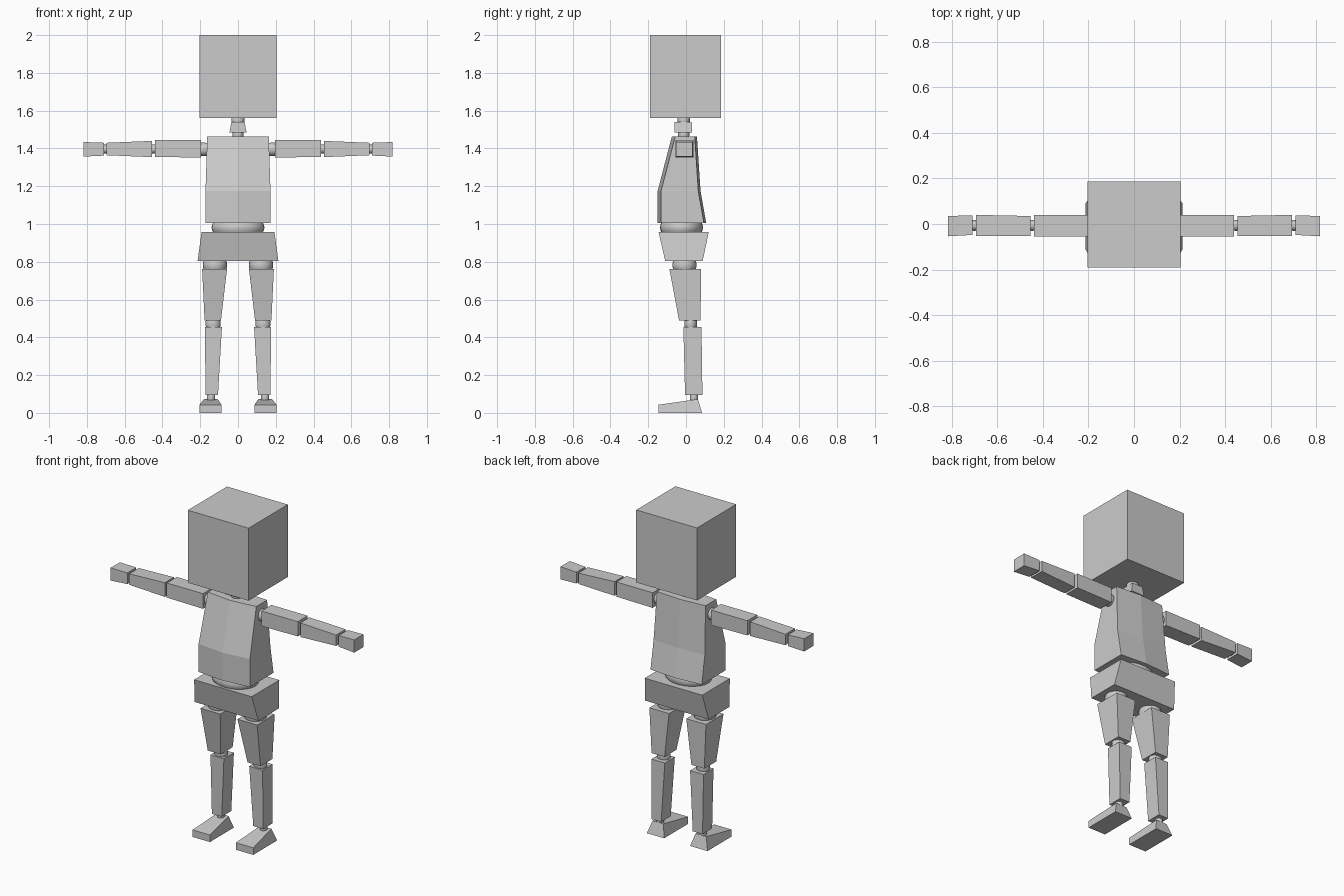
import bpy, bmesh, math
from mathutils import Matrix

if "Cube" in bpy.data.objects:
    bpy.data.objects.remove(bpy.data.objects["Cube"])

grey = bpy.data.materials.new("plain grey")
grey.diffuse_color = (0.6, 0.6, 0.6, 1)
grey.use_nodes = True
grey.node_tree.nodes["Principled BSDF"].inputs["Base Color"].default_value = grey.diffuse_color


def finish(name, bm, mirror=False, smooth=False):
    bmesh.ops.recalc_face_normals(bm, faces=bm.faces)
    mesh = bpy.data.meshes.new(name)
    bm.to_mesh(mesh)
    bm.free()
    mesh.materials.append(grey)
    ob = bpy.data.objects.new(name, mesh)
    bpy.context.collection.objects.link(ob)
    if smooth:
        bpy.context.view_layer.objects.active = ob
        ob.select_set(True)
        bpy.ops.object.shade_smooth_by_angle(angle=math.radians(40))
        ob.select_set(False)
    if mirror:  # twin on the other side of x = 0
        ob.modifiers.new("mirror", 'MIRROR')
    return ob


def loft(name, rings, mirror=False):
    """Skin a stack of point rings and close both ends."""
    bm = bmesh.new()
    rows = [[bm.verts.new(p) for p in ring] for ring in rings]
    for a, b in zip(rows, rows[1:]):
        n = len(a)
        for i in range(n):
            bm.faces.new((a[i], a[(i + 1) % n], b[(i + 1) % n], b[i]))
    bm.faces.new(rows[0])
    bm.faces.new(rows[-1])
    return finish(name, bm, mirror)


def rect_z(z, x0, x1, y0, y1):
    return [(x0, y0, z), (x1, y0, z), (x1, y1, z), (x0, y1, z)]


def rect_x(x, y0, y1, z0, z1):
    return [(x, y0, z0), (x, y1, z0), (x, y1, z1), (x, y0, z1)]


def joint(name, centre, rx, ry, length, axis='Z', mirror=False):
    """Bulged round disc between two body parts."""
    bm = bmesh.new()
    rows, n = [], 24
    for t in (-0.5, -0.25, 0, 0.25, 0.5):
        r = 1 - 0.4 * t * t
        rows.append([bm.verts.new((rx * r * math.cos(math.tau * i / n),
                                   ry * r * math.sin(math.tau * i / n),
                                   t * length)) for i in range(n)])
    for a, b in zip(rows, rows[1:]):
        for i in range(n):
            bm.faces.new((a[i], a[(i + 1) % n], b[(i + 1) % n], b[i]))
    bm.faces.new(rows[0])
    bm.faces.new(rows[-1])
    turn = Matrix.Rotation(math.pi / 2, 4, 'Y') if axis == 'X' else Matrix()
    bm.transform(Matrix.Translation(centre) @ turn)
    finish(name, bm, mirror, smooth=True)


# Head and neck
loft("head", [rect_z(1.56, -.204, .204, -.19, .186),
              rect_z(2.0, -.204, .204, -.19, .186)])
joint("neck_top_joint", (0, -.012, 1.55), .035, .033, .04)
loft("neck", [rect_z(1.485, -.045, .045, -.062, .033),
              rect_z(1.54, -.035, .035, -.06, .03)])
joint("neck_base_joint", (0, -.012, 1.475), .03, .03, .04)

# Torso: six-point rings with a soft crease down the chest and back
rings = []
for z, w, front, back in ((1.005, .172, -.15, .107),
                          (1.175, .172, -.15, .077),
                          (1.463, .163, -.075, .058)):
    rings.append([(-w, front + .018, z), (0, front, z), (w, front + .018, z),
                  (w, back - .012, z), (0, back, z), (-w, back - .012, z)])
loft("torso", rings)

# Waist and pelvis
joint("waist_joint", (0, -.024, .981), .14, .114, .065)
loft("pelvis", [rect_z(.803, -.214, .214, -.11, .088),
                rect_z(.957, -.193, .193, -.145, .12)])

# Arms
joint("shoulder_joint", (.183, -.008, 1.395), .036, .036, .05, 'X', True)
loft("upper_arm", [rect_x(.196, -.055, .04, 1.352, 1.444),
                   rect_x(.44, -.055, .04, 1.355, 1.444)], True)
joint("elbow_joint", (.448, -.006, 1.397), .024, .024, .035, 'X', True)
loft("forearm", [rect_x(.455, -.052, .035, 1.354, 1.44),
                 rect_x(.695, -.052, .04, 1.364, 1.43)], True)
joint("wrist_joint", (.702, -.006, 1.397), .024, .024, .035, 'X', True)
loft("hand", [rect_x(.71, -.048, .038, 1.362, 1.43),
              rect_x(.818, -.054, .035, 1.357, 1.434)], True)

# Legs
joint("hip_joint", (.122, -.008, .783), .064, .064, .055, 'Z', True)
loft("thigh", [rect_z(.49, .09, .177, -.037, .077),
               rect_z(.763, .058, .19, -.088, .08)], True)
joint("knee_joint", (.132, .025, .473), .04, .034, .05, 'Z', True)
loft("shin", [rect_z(.095, .106, .172, -.005, .087),
              rect_z(.456, .085, .175, -.014, .082)], True)
joint("ankle_joint", (.143, .042, .083), .022, .022, .035, 'Z', True)

# Feet: full-width toe, narrowing up to the heel top
loft("foot", [rect_z(0, .087, .204, -.145, .085),
              [(.087, -.145, .043), (.204, -.145, .043),
               (.18, .063, .073), (.108, .063, .073)]], True)
